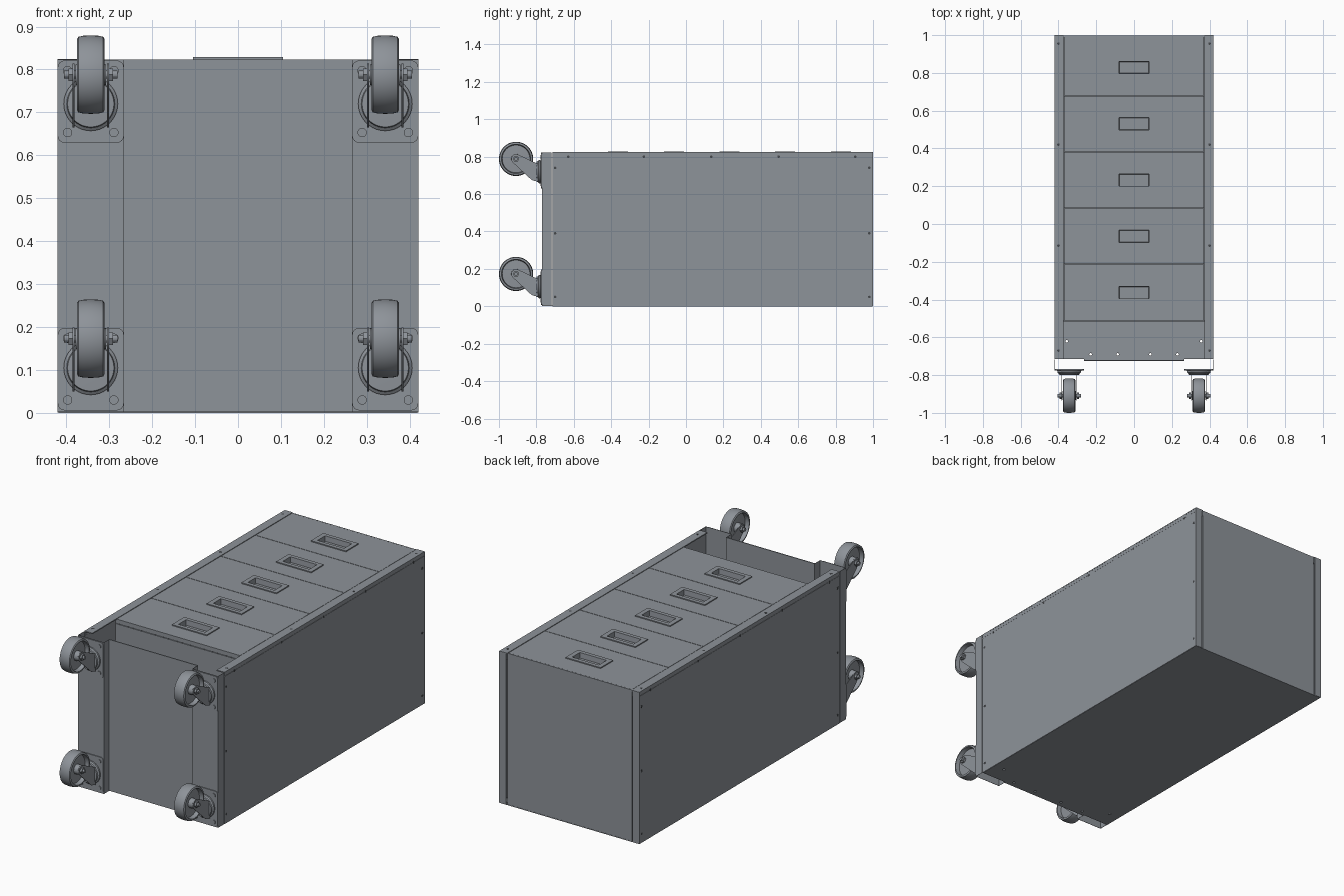
import bpy, bmesh
from math import sin, cos, pi
from mathutils import Vector

if "Cube" in bpy.data.objects:
    bpy.data.objects.remove(bpy.data.objects["Cube"])


def material(name, colour):
    m = bpy.data.materials.new(name)
    m.diffuse_color = (*colour, 1)
    m.use_nodes = True
    m.node_tree.nodes["Principled BSDF"].inputs["Base Color"].default_value = m.diffuse_color
    return m


STEEL = material("slate_steel", (.27, .292, .32))
DARK = material("dark_holes", (.06, .065, .07))


def finish(name, bm, smooth=False, mat=STEEL):
    bmesh.ops.remove_doubles(bm, verts=bm.verts, dist=1e-5)
    bmesh.ops.recalc_face_normals(bm, faces=bm.faces)
    me = bpy.data.meshes.new(name)
    bm.to_mesh(me)
    bm.free()
    me.materials.append(mat)
    ob = bpy.data.objects.new(name, me)
    bpy.context.collection.objects.link(ob)
    if smooth:
        bpy.ops.object.select_all(action='DESELECT')
        ob.select_set(True)
        bpy.context.view_layer.objects.active = ob
        bpy.ops.object.shade_smooth_by_angle()
    return ob


def add_box(bm, x0, x1, y0, y1, z0, z1):
    vs = bmesh.ops.create_cube(bm, size=1)['verts']
    for v in vs:
        v.co = Vector((x1 if v.co.x > 0 else x0, y1 if v.co.y > 0 else y0, z1 if v.co.z > 0 else z0))


def boxes(name, *specs):
    bm = bmesh.new()
    for s in specs:
        add_box(bm, *s)
    return finish(name, bm)


def add_loft(bm, rings, cap=True):
    rows = [[bm.verts.new(p) for p in r] for r in rings]
    n = len(rows[0])
    for a, b in zip(rows, rows[1:]):
        for i in range(n):
            j = (i + 1) % n
            bm.faces.new((a[i], a[j], b[j], b[i]))
    if cap:
        bm.faces.new(rows[0])
        bm.faces.new(rows[-1])


def add_lathe(bm, profile, axis, centre, seg=40, cap=True):
    """Spin (radius, offset along axis) points about an axis through centre."""
    c = Vector(centre)
    rings = []
    for r, h in profile:
        ring = []
        for i in range(seg):
            u, v = r * cos(2 * pi * i / seg), r * sin(2 * pi * i / seg)
            ring.append(c + Vector({'X': (h, u, v), 'Y': (u, h, v), 'Z': (u, v, h)}[axis]))
        rings.append(ring)
    add_loft(bm, rings, cap)


def add_cyl(bm, r, a, b, axis, centre, seg=16):
    add_lathe(bm, [(r, a), (r, b)], axis, centre, seg)


# Back panel with mounting holes near the foot
back = boxes("back_panel", (-.418, .418, -.715, .998, 0, .004))
bm = bmesh.new()
for x, y in [(-.356, -.62), (.356, -.62), (-.23, -.69), (-.087, -.69), (.087, -.69), (.23, -.69)]:
    add_cyl(bm, .007, -.02, .02, 'Z', (x, y, 0))
cutter = finish("hole_cutter", bm)
cutter.hide_render = True
cutter.hide_set(True)
mod = back.modifiers.new("holes", 'BOOLEAN')
mod.object = cutter
mod.operation = 'DIFFERENCE'
mod.solver = 'EXACT'

# Side panels, front posts, foot channels
for s, side in ((-1, "left"), (1, "right")):
    def m(x0, x1, *r):
        return (min(s * x0, s * x1), max(s * x0, s * x1), *r)
    boxes(side + "_side_panel",
          m(.416, .42, -.715, 1, .001, .801),
          m(.380, .42, .994, 1, .001, .823))
    boxes(side + "_front_post",
          m(.373, .42, -.715, 1, .818, .824),
          m(.4155, .4195, -.715, 1, .802, .824),
          m(.373, .377, -.51, 1, .79, .82))
    boxes(side + "_foot_channel",
          m(.265, .42, -.77, -.7685, .002, .823),
          m(.265, .2658, -.77, -.721, .002, .823),
          m(.4185, .42, -.77, -.7185, .002, .823))
    # Screw holes on the side and front flange
    bm = bmesh.new()
    for y in (-.70, .98):
        for z in (.05, .39, .74):
            add_cyl(bm, .007, -.001, .0006, 'X', (s * .42, y, z), 12)
    for y in (-.63, -.225, .135, .495, .905):
        add_cyl(bm, .007, -.001, .0006, 'X', (s * .42, y, .80), 12)
    for y in (.955, .42, -.115, -.67):
        add_cyl(bm, .007, -.001, .0006, 'Z', (s * .40, y, .824), 12)
    finish(side + "_screw_holes", bm, mat=DARK)

# End panels and lower shelf
boxes("top_panel", (-.373, .373, .991, .997, .004, .823))
boxes("foot_panel", (-.265, .265, -.726, -.715, .003, .007), (-.265, .265, -.726, -.721, .003, .823))
boxes("lower_shelf", (-.374, .374, -.516, -.511, .004, .80))

# Five drawers: front with raised pull frame and recessed cup, plus tray
for k in range(5):
    y = .828 - .2978 * k
    lo, hi = y - .1475, (.9905 if k == 0 else y + .1475)
    bm = bmesh.new()

    def rect(hx, y0, y1, z):
        return [(-hx, y0, z), (hx, y0, z), (hx, y1, z), (-hx, y1, z)]
    rings = [rect(.370, lo, hi, .80), rect(.370, lo, hi, .823)]
    for hx, hy, z in [(.105, .0535, .823), (.105, .0535, .8285), (.080, .0325, .8285), (.077, .029, .79)]:
        rings.append(rect(hx, y - hy, y + hy, z))
    add_loft(bm, rings)
    finish(f"drawer_front_{k + 1}", bm)
    boxes(f"drawer_tray_{k + 1}",
          (-.35, .35, y - .14, y - .136, .05, .80),
          (-.35, -.346, y - .14, y + .10, .05, .80),
          (.346, .35, y - .14, y + .10, .05, .80),
          (-.35, .35, y - .14, y + .10, .05, .054))

# Swivel casters
WHEEL = [(.010, -.036), (.024, -.036), (.026, -.012), (.074, -.010), (.078, -.032), (.083, -.032),
         (.088, -.029), (.0905, -.018), (.0915, 0), (.0905, .018), (.088, .029), (.083, .032),
         (.078, .032), (.074, .010), (.026, .012), (.024, .036), (.010, .036)]
for cx, tx in ((-.343, "left"), (.343, "right")):
    for cz, pz, tz in ((.105, .102, "rear"), (.720, .725, "front")):
        tag = f"{tz}_{tx}_caster"
        az, ay = cz + .068, -.9085
        # Mounting plate with rounded corners and bolts
        bm = bmesh.new()
        outline = []
        for q, (sx, sz) in enumerate(((1, 1), (-1, 1), (-1, -1), (1, -1))):
            for i in range(5):
                a = (q + i / 4) * pi / 2
                outline.append((cx + sx * .061 + .016 * cos(a), pz + sz * .080 + .016 * sin(a)))
        add_loft(bm, [[(x, y, z) for x, z in outline] for y in (-.7705, -.775)])
        for sx in (-1, 1):
            for sz in (-1, 1):
                add_cyl(bm, .011, -.775, -.779, 'Y', (cx + sx * .054, 0, pz + sz * .072), 12)
        finish(tag + "_plate", bm, True)
        # Swivel bearing
        bm = bmesh.new()
        add_lathe(bm, [(.056, -.774), (.063, -.778), (.063, -.786), (.056, -.791), (.054, -.798), (.02, -.800)],
                  'Y', (cx, 0, cz))
        finish(tag + "_swivel", bm, True)
        # Fork legs, rounded around the axle
        bm = bmesh.new()
        leg = [(-.790, cz + .040), (-.790, cz - .055), (-.825, cz - .045)]
        leg += [(ay + .026 * cos(a), az + .026 * sin(a))
                for a in [-pi * .7 - i * pi * .95 / 8 for i in range(9)]]
        for s in (-1, 1):
            add_loft(bm, [[(cx + s * x, y, z) for y, z in leg] for x in (.038, .042)])
        finish(tag + "_fork", bm, True)
        # Axle with nuts
        bm = bmesh.new()
        add_cyl(bm, .009, -.062, .062, 'X', (cx, ay, az))
        for s in (-1, 1):
            add_cyl(bm, .017, s * .042, s * .052, 'X', (cx, ay, az), 6)
        finish(tag + "_axle", bm)
        # Wheel
        bm = bmesh.new()
        add_lathe(bm, WHEEL, 'X', (cx, ay, az), 48, cap=False)
        finish(tag + "_wheel", bm, True)
